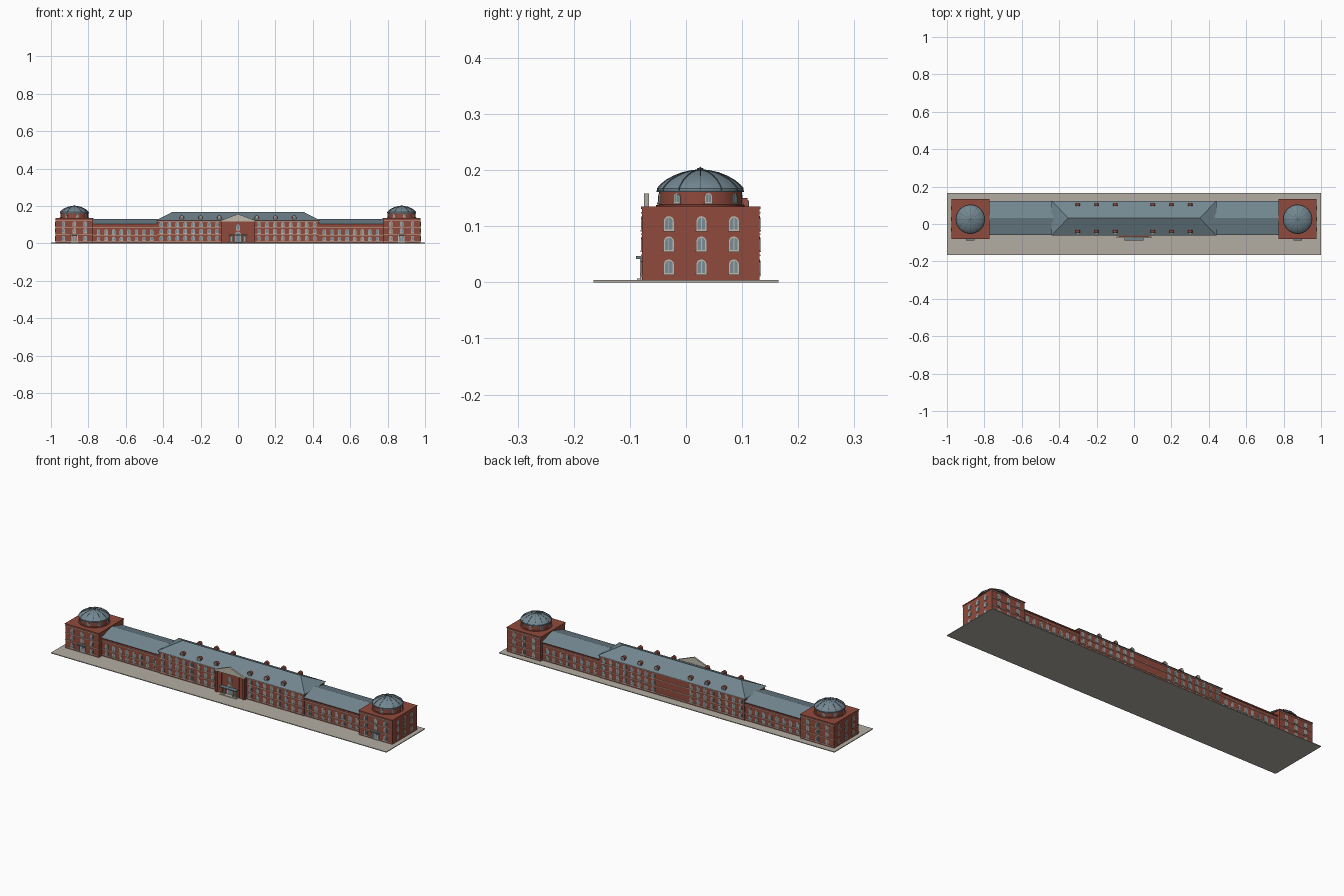
import bpy, bmesh, math
from mathutils import Matrix, Vector

if "Cube" in bpy.data.objects:
    bpy.data.objects.remove(bpy.data.objects["Cube"])

def material(name, rgb):
    m = bpy.data.materials.new(name)
    m.diffuse_color = (*rgb, 1)
    m.use_nodes = True
    m.node_tree.nodes["Principled BSDF"].inputs["Base Color"].default_value = m.diffuse_color
    return m

BRICK = material("red brick", (0.28, 0.068, 0.046))
SLATE = material("blue grey slate", (0.17, 0.24, 0.28))
RIB = material("dark slate", (0.09, 0.13, 0.155))
PAVING = material("paving", (0.45, 0.42, 0.37))
STONE = material("pale stone", (0.52, 0.49, 0.42))
GLASS = material("window glass", (0.19, 0.27, 0.31))

def finish(bm, name, mat, smooth=False):
    bmesh.ops.recalc_face_normals(bm, faces=bm.faces)
    me = bpy.data.meshes.new(name)
    bm.to_mesh(me)
    bm.free()
    me.materials.append(mat)
    ob = bpy.data.objects.new(name, me)
    bpy.context.collection.objects.link(ob)
    if smooth:
        bpy.context.view_layer.objects.active = ob
        ob.select_set(True)
        bpy.ops.object.shade_smooth_by_angle(angle=math.radians(30))
        ob.select_set(False)
    return ob

def add_box(bm, x0, x1, y0, y1, z0, z1, mat=Matrix()):
    m = Matrix.Translation(((x0+x1)/2, (y0+y1)/2, (z0+z1)/2)) @ Matrix.Diagonal((x1-x0, y1-y0, z1-z0, 1))
    bmesh.ops.create_cube(bm, size=1, matrix=mat @ m)

def box(name, mat, *dims):
    bm = bmesh.new()
    add_box(bm, *dims)
    return finish(bm, name, mat)

def add_prism(bm, outline, depth, mat):
    """Extrude an (x, z) outline from y = 0.001 out to y = -depth."""
    a = [bm.verts.new(mat @ Vector((x, 0.001, z))) for x, z in outline]
    b = [bm.verts.new(mat @ Vector((x, -depth, z))) for x, z in outline]
    n = len(a)
    bm.faces.new(a)
    bm.faces.new(b[::-1])
    for i in range(n):
        bm.faces.new((a[i], a[(i+1) % n], b[(i+1) % n], b[i]))

def arch(w, z0, z1):
    r = w/2
    return [(-r, z0), (r, z0)] + [(r*math.cos(t*math.pi/6), z1-r+r*math.sin(t*math.pi/6)) for t in range(7)]

frames, panes = bmesh.new(), bmesh.new()

def window(x, y, z, yaw=0, w=0.018, h=0.026):
    """Arched window: stone surround, glass, glazing bar and sill."""
    m = Matrix.Translation((x, y, z)) @ Matrix.Rotation(yaw, 4, 'Z')
    add_prism(frames, arch(w, 0, h), 0.0012, m)
    add_prism(panes, arch(w*0.74, 0.002, h-w*0.13), 0.0018, m)
    add_box(frames, -0.0006, 0.0006, -0.0022, 0, 0.002, h-0.002, m)
    add_box(frames, -w*0.6, w*0.6, -0.003, 0, -0.0015, 0.001, m)

def roof(name, x0, x1, y0, y1, z0, z1, hip):
    ym = (y0+y1)/2
    bm = bmesh.new()
    v = [bm.verts.new(p) for p in ((x0, y0, z0), (x1, y0, z0), (x1, y1, z0), (x0, y1, z0),
                                   (x0+hip, ym, z1), (x1-hip, ym, z1))]
    for f in ((3, 2, 1, 0), (0, 1, 5, 4), (2, 3, 4, 5), (1, 2, 5), (3, 0, 4)):
        bm.faces.new([v[i] for i in f])
    return finish(bm, name, SLATE)

def lathe(name, mat, profile, cx, cy, n=32):
    bm = bmesh.new()
    vs = [bm.verts.new((cx+r, cy, z)) for r, z in profile]
    es = [bm.edges.new(p) for p in zip(vs, vs[1:])]
    bmesh.ops.spin(bm, geom=vs+es, cent=(cx, cy, 0), axis=(0, 0, 1), angle=2*math.pi, steps=n)
    bmesh.ops.remove_doubles(bm, verts=bm.verts, dist=1e-5)
    return finish(bm, name, mat, True)

def bands(name, x0, x1, y0, y1, heights):
    """Thin string courses on the front and back walls."""
    bm = bmesh.new()
    for z in heights:
        add_box(bm, x0, x1, y0-0.002, y0+0.001, z, z+0.0028)
        add_box(bm, x0, x1, y1-0.001, y1+0.002, z, z+0.0028)
    finish(bm, name, STONE)

# Ground slab
box("ground_slab", PAVING, -1, 1, -0.165, 0.165, 0, 0.004)

# Central block with hipped roof
F, B = -0.055, 0.118
box("central_block", BRICK, -0.432, 0.432, F, B, 0.004, 0.124)
roof("central_roof", -0.44, 0.44, F-0.006, B+0.006, 0.123, 0.168, 0.088)
bands("central_bands", -0.433, 0.433, F, B, (0.011, 0.047, 0.084, 0.117))
for s in (-1, 1):
    for i in range(8):
        x = s*(0.112+i*0.0425)
        for z in (0.016, 0.053, 0.089):
            window(x, F, z)
            window(x, B, z, math.pi)

# Dormers on both roof slopes
dormers, caps = bmesh.new(), bmesh.new()
for x in (-0.3, -0.2, -0.1, 0.1, 0.2, 0.3):
    for y, d, yaw in ((-0.048, 1, 0), (0.111, -1, math.pi)):
        m = Matrix.Translation((x, y, 0.129)) @ Matrix.Rotation(yaw, 4, 'Z')
        add_prism(dormers, arch(0.023, 0, 0.021), -0.016, m)
        window(x, y+0.001*d, 0.132, yaw, 0.014, 0.015)
finish(dormers, "dormers", BRICK)
caps.free()

# Entrance bay with pediment, pilasters and porch
E = -0.067
box("entrance_bay", BRICK, -0.09, 0.09, E, F+0.01, 0.004, 0.119)
pediment = bmesh.new()
add_prism(pediment, [(-0.094, 0.118), (0.094, 0.118), (0.094, 0.122), (0, 0.158), (-0.094, 0.122)],
          0.008, Matrix.Translation((0, E, 0)))
finish(pediment, "pediment", STONE)
pil = bmesh.new()
for s in (-1, 1):
    add_box(pil, s*0.081-0.006, s*0.081+0.006, E-0.006, E+0.001, 0.004, 0.118)
    add_box(pil, s*0.052-0.004, s*0.052+0.004, E-0.003, E+0.001, 0.004, 0.118)
finish(pil, "entrance_pilasters", BRICK)
porch = bmesh.new()
for s in (-1, 1):
    for x in (0.026, 0.043):
        add_box(porch, s*x-0.003, s*x+0.003, E-0.014, E-0.008, 0.004, 0.043)
finish(porch, "porch_columns", STONE)
box("porch_roof", SLATE, -0.05, 0.05, E-0.021, E, 0.042, 0.047)
box("entrance_steps", STONE, -0.05, 0.05, E-0.02, E, 0.004, 0.007)
window(0, E, 0.007, 0, 0.034, 0.056)
for x in (-0.034, 0.034):
    window(x, E, 0.012, 0, 0.012, 0.026)
window(0, E-0.0001, 0.072, 0, 0.02, 0.03)

DOME = [(0.0765, 0.163), (0.0765, 0.167), (0.07, 0.1745), (0.06, 0.1825), (0.047, 0.1895),
        (0.032, 0.1955), (0.016, 0.199), (0.004, 0.2005)]
for s in (-1, 1):
    side = "right" if s > 0 else "left"

    # Low wing with gabled roof
    x0, x1 = sorted((s*0.43, s*0.78))
    box(side+"_wing", BRICK, x0, x1, F+0.003, B-0.003, 0.004, 0.104)
    roof(side+"_wing_roof", x0, x1, F-0.004, B+0.004, 0.104, 0.131, 0)
    bands(side+"_wing_bands", x0, x1, F+0.003, B-0.003, (0.011, 0.041, 0.085))
    dent = bmesh.new()
    for i in range(34):
        x = x0+0.008+i*0.01
        add_box(dent, x-0.0025, x+0.0025, F-0.003, F+0.005, 0.099, 0.104)
        add_box(dent, x-0.0025, x+0.0025, B-0.005, B+0.003, 0.099, 0.104)
    finish(dent, side+"_eave_brackets", BRICK)
    for i in range(8):
        x = s*(0.462+i*0.0405)
        for z, h in ((0.014, 0.022), (0.047, 0.029)):
            window(x, F+0.003, z, 0, 0.018, h)
            window(x, B-0.003, z, math.pi, 0.018, h)

    # End pavilion
    cx, cy = s*0.875, 0.0255
    P0, P1 = -0.078, 0.131
    box(side+"_pavilion", BRICK, cx-0.1, cx+0.1, P0, P1, 0.004, 0.133)
    box(side+"_pavilion_coping", BRICK, cx-0.102, cx+0.102, P0-0.002, P1+0.002, 0.131, 0.135)
    bands(side+"_pavilion_bands", cx-0.1, cx+0.1, P0, P1, (0.01, 0.047, 0.084, 0.123))
    for k, z in enumerate((0.015, 0.056, 0.092)):
        for d in (-0.058, 0, 0.058):
            if k or d:
                window(cx+d, P0, z)
            window(cx+d, P1, z, math.pi)
            window(cx+s*0.1, cy+0.002+d, z, s*math.pi/2)
    window(cx, P0, 0.006, 0, 0.024, 0.034)
    box(side+"_door_canopy", SLATE, cx-0.022, cx+0.022, P0-0.011, P0, 0.042, 0.047)
    posts = bmesh.new()
    for d in (-0.017, 0.017):
        add_box(posts, cx+d-0.002, cx+d+0.002, P0-0.004, P0, 0.004, 0.042)
    finish(posts, side+"_door_pilasters", STONE)

    # Drum and ribbed dome
    lathe(side+"_drum", BRICK, [(0, 0.134), (0.079, 0.134), (0.079, 0.138), (0.074, 0.139),
                                (0.074, 0.163), (0, 0.163)], cx, cy)
    lathe(side+"_dome", SLATE, [(0, 0.163)] + DOME + [(0, 0.2006)], cx, cy)
    lathe(side+"_dome_cornice", RIB, [(0.073, 0.161), (0.078, 0.161), (0.078, 0.164), (0.073, 0.164)], cx, cy)
    lathe(side+"_finial", RIB, [(0, 0.199), (0.006, 0.199), (0.006, 0.203), (0.002, 0.204), (0, 0.207)], cx, cy, 12)
    ribs = bmesh.new()
    for i in range(12):
        m = Matrix.Translation((cx, cy, 0)) @ Matrix.Rotation(i*math.pi/6, 4, 'Z')
        rows = [[ribs.verts.new(m @ Vector((r+o, w, z+o))) for o, w in
                 ((-0.001, -0.0009), (0.0008, -0.0009), (0.0008, 0.0009), (-0.001, 0.0009))]
                for r, z in DOME]
        for a, b in zip(rows, rows[1:]):
            for j in range(3):
                ribs.faces.new((a[j], a[j+1], b[j+1], b[j]))
    finish(ribs, side+"_dome_ribs", RIB)
    for i in range(8):
        t = math.radians(11.25+45*i)
        window(cx+0.0738*math.cos(t), cy+0.0738*math.sin(t), 0.141, t+math.pi/2, 0.013, 0.018)

finish(frames, "window_surrounds", STONE)
finish(panes, "window_panes", GLASS)
